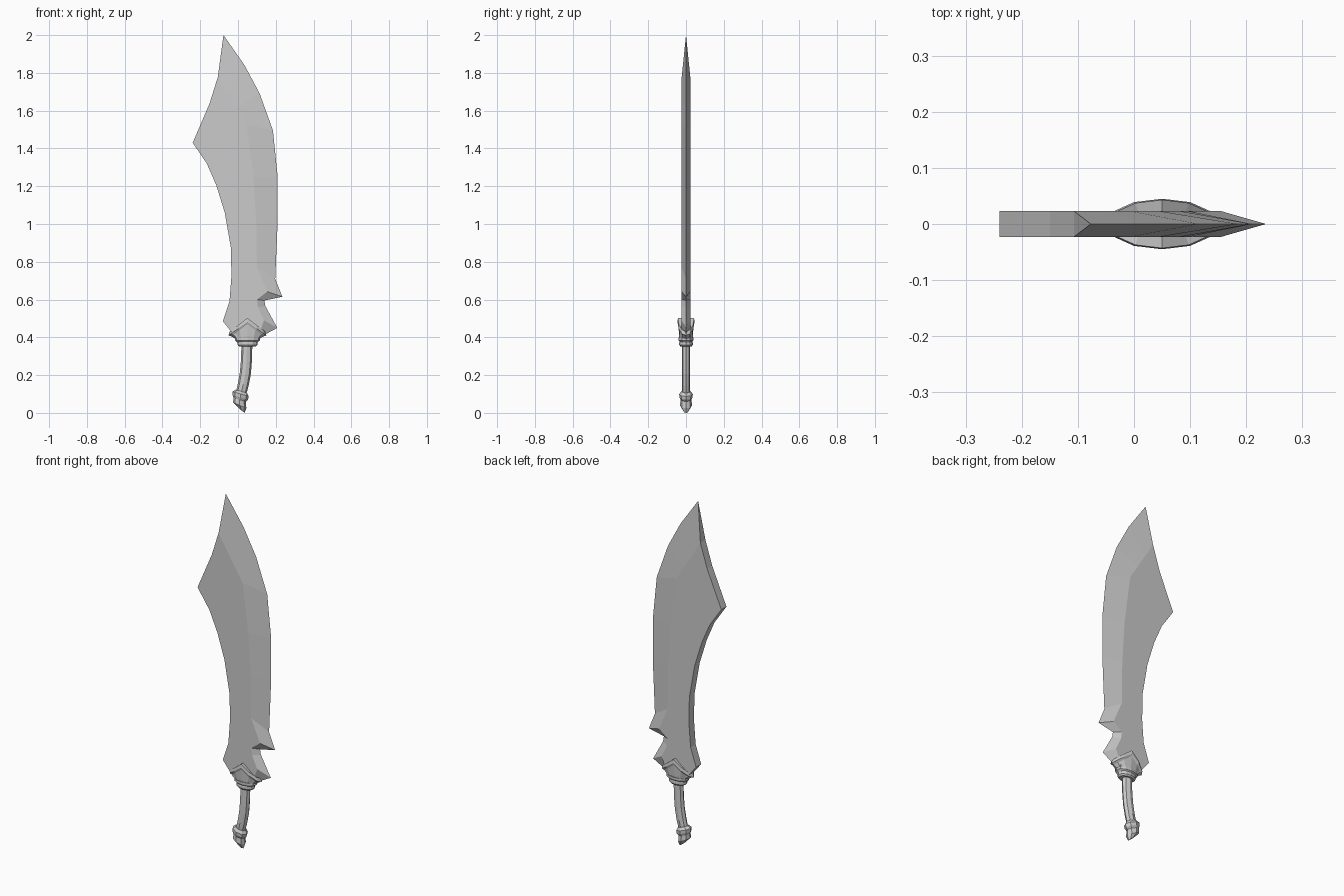
import bpy, bmesh
from math import sin, cos, tau

T = 0.023  # half thickness of the blade


def make(name, bm):
    bmesh.ops.remove_doubles(bm, verts=bm.verts, dist=1e-5)
    bmesh.ops.recalc_face_normals(bm, faces=bm.faces)
    me = bpy.data.meshes.new(name)
    bm.to_mesh(me)
    bm.free()
    ob = bpy.data.objects.new(name, me)
    bpy.context.collection.objects.link(ob)
    return ob


def bridge(bm, a, b):
    n = len(a)
    for i in range(n):
        j = (i + 1) % n
        bm.faces.new((a[i], a[j], b[j], b[i]))


def loft(name, rings, sides):
    """Rings: (cx, cz, rx, ry, slope, peak); peak lifts front and back centres."""
    bm = bmesh.new()
    loops = []
    for cx, cz, rx, ry, slope, peak in rings:
        loop = []
        for i in range(sides):
            a = tau * i / sides
            dx = rx * cos(a)
            z = cz - slope * dx + peak * (1 - abs(cos(a)))
            loop.append(bm.verts.new((cx + dx, ry * sin(a), z)))
        loops.append(loop)
    for a, b in zip(loops, loops[1:]):
        bridge(bm, a, b)
    bm.faces.new(loops[0])
    bm.faces.new(loops[-1])
    return make(name, bm)


# Blade: blunt spine, then sharpened side as (flat x, flat z, edge x, edge z)
spine = [(0.0, 0.39), (-0.02, 0.41), (-0.08, 0.485), (-0.045, 0.59),
         (-0.035, 0.72), (-0.037, 0.87), (-0.07, 1.06), (-0.115, 1.205),
         (-0.165, 1.32), (-0.24, 1.43), (-0.15, 1.64), (-0.107, 1.777)]
edge = [(-0.107, 1.777, -0.077, 2.0), (-0.06, 1.70, 0.035, 1.84),
        (-0.007, 1.615, 0.115, 1.69), (0.045, 1.53, 0.185, 1.495),
        (0.082, 1.25, 0.21, 1.25), (0.097, 1.01, 0.21, 1.01),
        (0.10, 0.77, 0.197, 0.71), (0.155, 0.642, 0.235, 0.615),
        (0.10, 0.60, 0.14, 0.595), (0.105, 0.56, 0.145, 0.565),
        (0.138, 0.49, 0.208, 0.45), (0.115, 0.425, 0.125, 0.405),
        (0.10, 0.39, 0.10, 0.39)]
bm = bmesh.new()
stations = [(x, z, x, z) for x, z in spine] + edge
mid = [bm.verts.new((s[2], 0, s[3])) for s in stations]
for side in (-T, T):
    flat = [bm.verts.new((s[0], side, s[1])) for s in stations]
    bridge(bm, flat, mid)
    # the doubled spine corner is skipped in the flat face
    k = len(spine)
    tri = (flat[k - 1], flat[k], flat[k + 1])
    bmesh.ops.weld_verts(bm, targetmap={tri[1]: tri[0]})
    bm.faces.new([v for v in flat if v.is_valid])
make("blade", bm)

# Guard: peaked socket around the blade root
loft("guard", [
    (0.05, 0.385, 0.055, 0.034, 0, 0), (0.05, 0.395, 0.068, 0.037, 0, 0.012),
    (0.05, 0.405, 0.085, 0.040, 0, 0.065), (0.05, 0.41, 0.10, 0.045, 0, 0.072),
    (0.05, 0.43, 0.095, 0.043, 0, 0.072), (0.05, 0.43, 0.08, 0.018, 0, 0.072)], 12)

# Collar under the guard
loft("collar", [
    (0.05, 0.352, 0.045, 0.030, 0, 0), (0.05, 0.360, 0.053, 0.036, 0, 0),
    (0.05, 0.372, 0.053, 0.036, 0, 0), (0.05, 0.378, 0.058, 0.034, 0, 0),
    (0.05, 0.384, 0.067, 0.040, 0, 0), (0.05, 0.398, 0.067, 0.040, 0, 0)], 12)

# Curved grip
loft("grip", [
    (0.013, 0.09, 0.026, 0.022, 0.35, 0), (0.028, 0.15, 0.028, 0.022, 0.28, 0),
    (0.039, 0.21, 0.029, 0.022, 0.18, 0), (0.045, 0.28, 0.029, 0.022, 0.07, 0),
    (0.047, 0.36, 0.029, 0.022, 0, 0)], 8)

# Pommel: ring and slanted cap
loft("pommel", [
    (0.022, 0.010, 0.013, 0.014, 0.75, 0), (0.009, 0.040, 0.035, 0.032, 0.45, 0),
    (0.009, 0.070, 0.033, 0.029, 0.3, 0), (0.012, 0.082, 0.041, 0.035, 0.3, 0),
    (0.014, 0.100, 0.043, 0.036, 0.3, 0), (0.018, 0.114, 0.030, 0.025, 0.3, 0)], 8)
